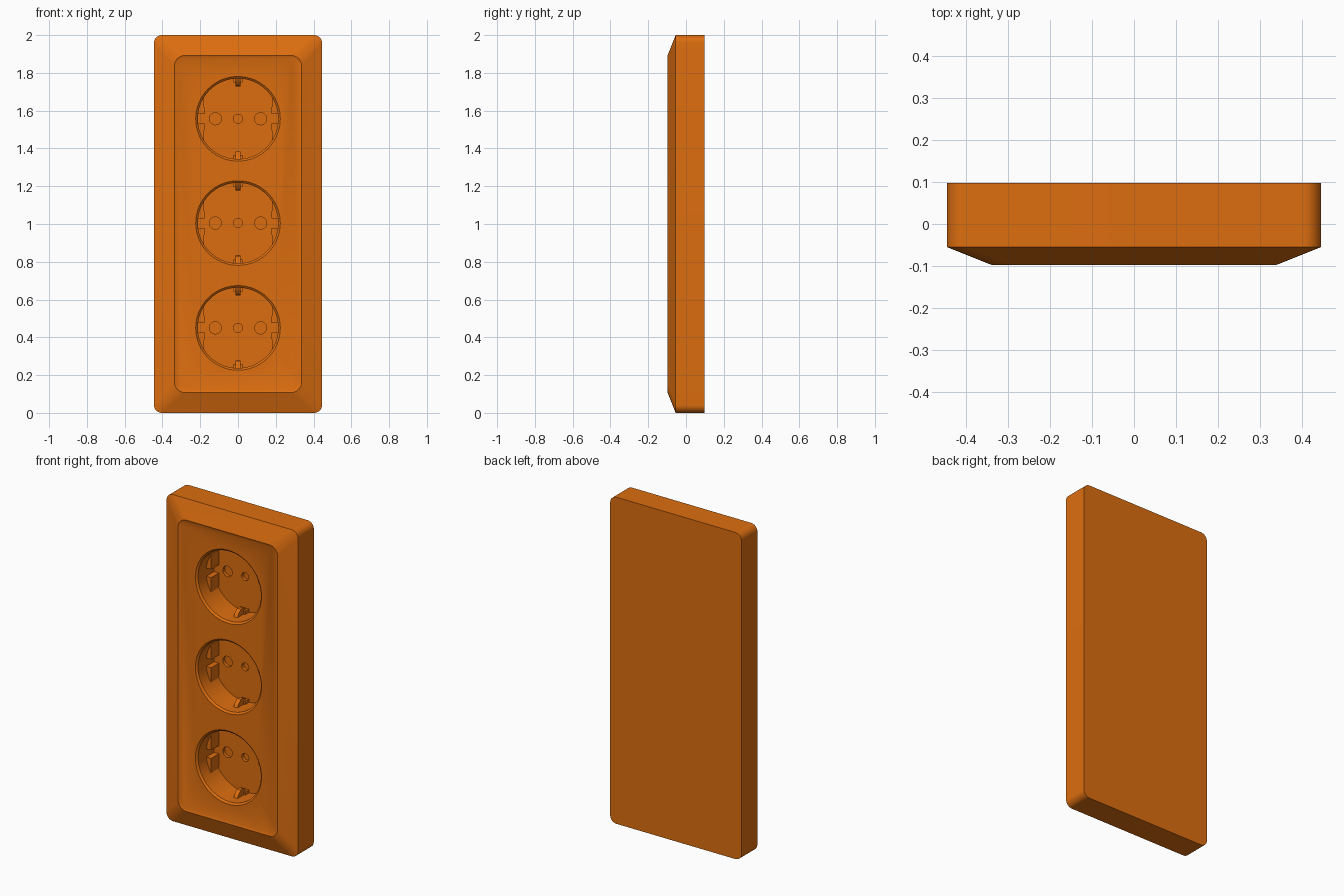
import bpy, bmesh
from math import sin, cos, pi, asin, acos

if "Cube" in bpy.data.objects:
    bpy.data.objects.remove(bpy.data.objects["Cube"])

orange = bpy.data.materials.new("orange plastic")
orange.use_nodes = True
colour = (0.72, 0.155, 0.005, 1)
orange.diffuse_color = colour
orange.node_tree.nodes["Principled BSDF"].inputs["Base Color"].default_value = colour


def loft(name, rings):
    """Skin matching rings of (x, y, z) points and cap both ends."""
    bm = bmesh.new()
    loops = [[bm.verts.new(p) for p in ring] for ring in rings]
    n = len(loops[0])
    for a, b in zip(loops, loops[1:]):
        for i in range(n):
            j = (i + 1) % n
            bm.faces.new((a[i], a[j], b[j], b[i]))
    bm.faces.new(loops[0])
    bm.faces.new(loops[-1])
    bmesh.ops.recalc_face_normals(bm, faces=bm.faces)
    mesh = bpy.data.meshes.new(name)
    bm.to_mesh(mesh)
    bm.free()
    mesh.materials.append(orange)
    obj = bpy.data.objects.new(name, mesh)
    bpy.context.collection.objects.link(obj)
    return obj


def rounded_rect(half_x, half_z, radius, y, steps=8):
    points = []
    for k, (sx, sz) in enumerate(((1, 1), (-1, 1), (-1, -1), (1, -1))):
        for i in range(steps + 1):
            a = (k + i / steps) * pi / 2
            points.append((sx * (half_x - radius) + radius * cos(a), y,
                           1 + sz * (half_z - radius) + radius * sin(a)))
    return points


def circle(x, z, radius, y, n):
    return [(x + radius * cos(2 * pi * i / n), y, z + radius * sin(2 * pi * i / n))
            for i in range(n)]


def box(name, x, y, z):
    return loft(name, [[(x[0], v, z[0]), (x[1], v, z[0]), (x[1], v, z[1]), (x[0], v, z[1])]
                       for v in y])


def activate(obj):
    bpy.ops.object.select_all(action='DESELECT')
    obj.select_set(True)
    bpy.context.view_layer.objects.active = obj


def cut(target, cutter):
    cutter.hide_render = True
    mod = target.modifiers.new("cut", 'BOOLEAN')
    mod.operation = 'DIFFERENCE'
    mod.solver = 'EXACT'
    mod.object = cutter
    activate(target)
    bpy.ops.object.modifier_apply(modifier=mod.name)
    bpy.data.objects.remove(cutter)


# Frame with sloped border and slightly recessed front panel
BACK, FRONT, PANEL, FLOOR = 0.098, -0.098, -0.092, 0.07
housing = loft("housing", [
    rounded_rect(0.445, 1.0, 0.042, BACK),
    rounded_rect(0.445, 1.0, 0.042, -0.055),
    rounded_rect(0.337, 0.892, 0.055, FRONT),
    rounded_rect(0.323, 0.878, 0.045, PANEL),
])

WELL, CHORD, SLOT = 0.213, 0.178, 0.025
smooth = [housing]
for number, cz in enumerate((0.45, 1.005, 1.557), 1):
    label = f"socket_{number}_"

    # Round well with chamfered rim, pin holes and centre screw hole
    cut(housing, loft("well_cutter", [
        circle(0, cz, 0.235, PANEL - 0.01, 64),
        circle(0, cz, 0.224, PANEL, 64),
        circle(0, cz, WELL, PANEL + 0.01, 64),
        circle(0, cz, WELL, FLOOR, 64)]))
    for x, radius in ((-0.12, 0.032), (0, 0.024), (0.12, 0.032)):
        cut(housing, loft("hole_cutter", [circle(x, cz, radius, y, 32) for y in (0.05, 0.09)]))

    # Side guide blocks, split by a slot
    start, end = asin(SLOT / WELL), acos(CHORD / WELL)
    arc = [start + (end - start) * i / 8 for i in range(9)]
    for side, sx in (("left", 1), ("right", -1)):
        for level, sz in (("upper", 1), ("lower", -1)):
            loft(f"{label}{side}_{level}_guide", [
                [(sx * CHORD, y, cz + sz * SLOT)] +
                [(sx * (WELL + 0.002) * cos(a), y, cz + sz * (WELL + 0.002) * sin(a)) for a in arc]
                for y in (-0.005, FLOOR + 0.002)])

    # Earth contacts: a holder and a bent clip at top and bottom
    for level, sz in (("upper", 1), ("lower", -1)):
        box(f"{label}{level}_clip_holder", (-0.024, 0.024), (0.035, FLOOR + 0.002),
            (cz + sz * 0.192, cz + sz * 0.216))
        profile = ((-0.025, 0.216), (-0.015, 0.195), (0.01, 0.174), (0.03, 0.172),
                   (0.05, 0.18), (0.06, 0.2), (0.06, 0.216))
        smooth.append(loft(f"{label}{level}_earth_clip", [
            [(x, y, cz + sz * r) for y, r in profile] for x in (-0.013, 0.013)]))

for obj in smooth:
    activate(obj)
    bpy.ops.object.shade_smooth_by_angle(angle=pi / 6)
